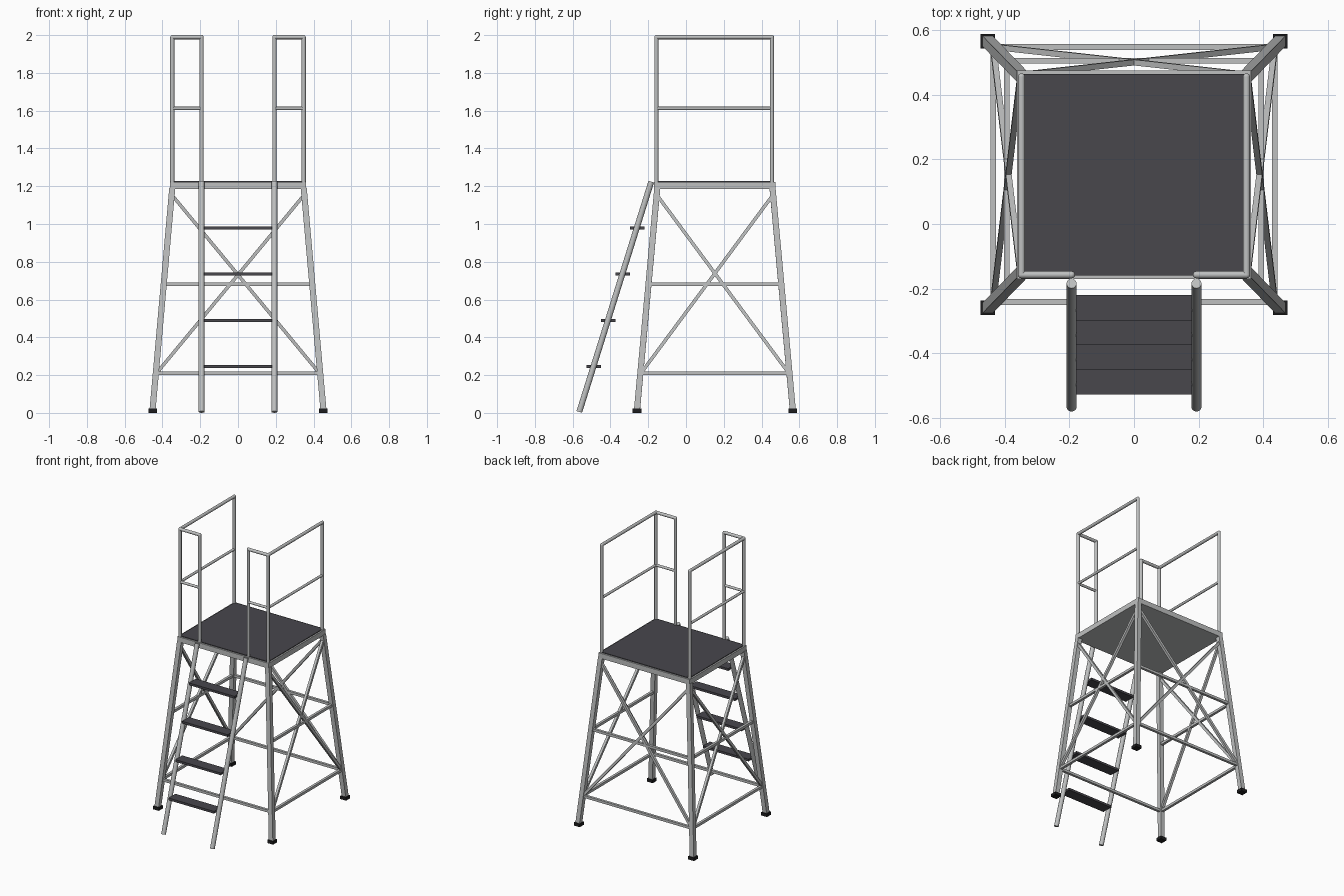
import bpy, math
from mathutils import Vector, Matrix

if "Cube" in bpy.data.objects:
    bpy.data.objects.remove(bpy.data.objects["Cube"])


def mat(name, rgb):
    m = bpy.data.materials.new(name)
    m.diffuse_color = (*rgb, 1)
    m.use_nodes = True
    m.node_tree.nodes["Principled BSDF"].inputs["Base Color"].default_value = m.diffuse_color
    return m


METAL = mat("aluminium grey", (0.52, 0.53, 0.53))
DARK = mat("charcoal tread", (0.065, 0.063, 0.073))
BLACK = mat("black rubber", (0.012, 0.012, 0.013))

YC = 0.153            # middle of the platform in y
HX, HY = 0.348, 0.305  # half spacing of posts


def box(name, lo, hi, m):
    lo, hi = Vector(lo), Vector(hi)
    bpy.ops.mesh.primitive_cube_add(size=1, location=(lo + hi) / 2)
    o = bpy.context.object
    o.name = name
    o.scale = hi - lo
    o.data.materials.append(m)
    return o


def bar(name, a, b, w, face=(0, 1, 0), m=METAL):
    """Square bar from a to b, one side turned towards 'face'."""
    a, b = Vector(a), Vector(b)
    z = (b - a).normalized()
    x = Vector(face).cross(z).normalized()
    y = z.cross(x)
    bpy.ops.mesh.primitive_cube_add(size=1)
    o = bpy.context.object
    o.name = name
    rot = Matrix((x, y, z)).transposed().to_4x4()
    o.matrix_world = (Matrix.Translation((a + b) / 2) @ rot
                      @ Matrix.Diagonal((w, w, (b - a).length, 1)))
    o.data.materials.append(m)
    return o


def tube(name, a, b, r):
    a, b = Vector(a), Vector(b)
    bpy.ops.mesh.primitive_cylinder_add(vertices=20, radius=r, depth=(b - a).length,
                                        location=(a + b) / 2,
                                        rotation=(b - a).to_track_quat('Z', 'Y').to_euler())
    o = bpy.context.object
    o.name = name
    o.data.materials.append(METAL)
    bpy.ops.object.shade_smooth_by_angle(angle=math.radians(40))


def elbow(name, p, r):
    bpy.ops.mesh.primitive_uv_sphere_add(segments=20, ring_count=10, radius=r, location=p)
    o = bpy.context.object
    o.name = name
    o.data.materials.append(METAL)
    bpy.ops.object.shade_smooth()


def leg_point(sx, sy, z):
    """Point on the axis of a splayed leg at height z."""
    t = (z - 0.02) / 1.17
    return Vector((sx * (0.452 + (HX - 0.452) * t), YC + sy * (0.412 + (HY - 0.412) * t), z))


# platform and its dark deck plate
box("platform_frame", (-0.361, -0.17, 1.186), (0.361, 0.474, 1.223), METAL)
box("deck_plate", (-0.35, -0.159, 1.22), (0.35, 0.463, 1.228), DARK)

# splayed legs and feet
for sx in (-1, 1):
    for sy in (-1, 1):
        bar("leg", leg_point(sx, sy, 0.015), leg_point(sx, sy, 1.19), 0.032)
        f = leg_point(sx, sy, 0.02)
        box("foot", (f.x - 0.023, f.y - 0.023, 0), (f.x + 0.023, f.y + 0.023, 0.022), BLACK)

# horizontal rails and cross braces on each side; front stays open for the ladder
sides = {"front": ((-1, -1), (1, -1), (0, 1, 0)),
         "back": ((-1, 1), (1, 1), (0, 1, 0)),
         "left": ((-1, -1), (-1, 1), (1, 0, 0)),
         "right": ((1, -1), (1, 1), (1, 0, 0))}
for side, (c1, c2, face) in sides.items():
    bar(side + "_lower_rail", leg_point(*c1, 0.21), leg_point(*c2, 0.21), 0.018, face)
    if side == "front":
        continue
    bar(side + "_middle_rail", leg_point(*c1, 0.68), leg_point(*c2, 0.68), 0.018, face)
    for p, q in ((c1, c2), (c2, c1)):
        bar(side + "_cross_brace", leg_point(*p, 0.205), leg_point(*q, 1.155), 0.018, face)

# handrails: side loop plus a short front return on each side
R = 0.011
TOP, MID, BASE = 1.989, 1.612, 1.21
for s in (-1, 1):
    x, xi = s * HX, s * 0.193
    y0, y1 = -0.157, 0.455
    for px, py in ((x, y0), (x, y1), (xi, y0)):
        tube("handrail_post", (px, py, BASE), (px, py, TOP), R)
        elbow("handrail_corner", (px, py, TOP), R)
    for z, r, n in ((TOP, R, "top"), (MID, 0.009, "middle")):
        tube("side_handrail_" + n, (x, y0, z), (x, y1, z), r)
        tube("front_handrail_" + n, (x, y0, z), (xi, y0, z), r)

# ladder
for s in (-1, 1):
    tube("ladder_stringer", (s * 0.193, -0.565, 0.005), (s * 0.193, -0.184, 1.224), 0.0155)
for i in range(1, 5):
    z = 0.245 * i
    y = -0.565 + 0.3125 * z
    box("ladder_tread", (-0.18, y - 0.039, z - 0.008), (0.18, y + 0.039, z + 0.008), DARK)
